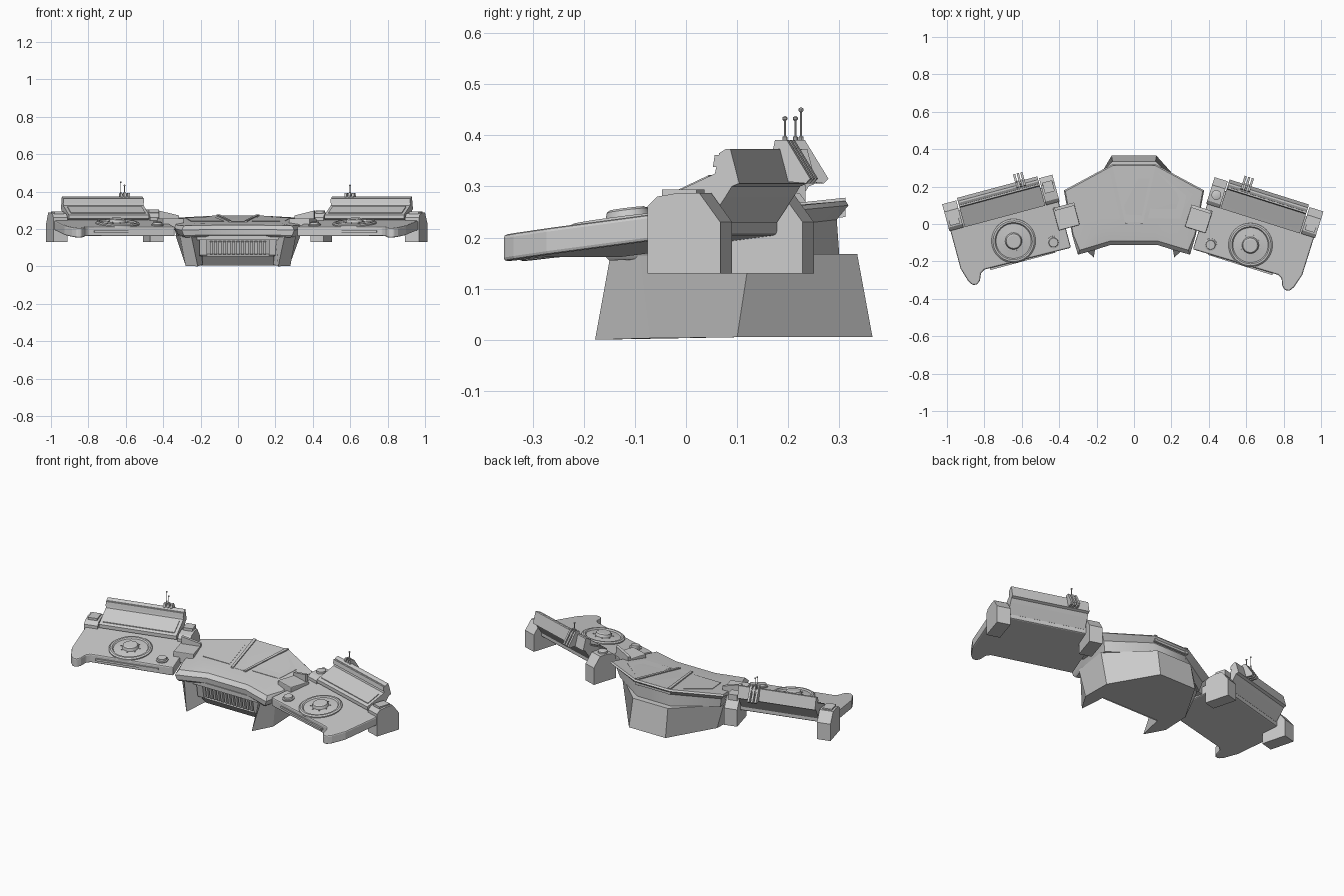
import bpy, bmesh, math
from mathutils import Matrix, Vector

if "Cube" in bpy.data.objects:
    bpy.data.objects.remove(bpy.data.objects["Cube"])

I4 = Matrix.Identity(4)
TILT = 0.127                       # slope of the wing plates


def finish(name, bm, M=I4, bevel=0, smooth=None):
    bmesh.ops.transform(bm, matrix=M, verts=bm.verts)
    bmesh.ops.remove_doubles(bm, verts=bm.verts, dist=1e-5)
    bmesh.ops.recalc_face_normals(bm, faces=bm.faces)
    me = bpy.data.meshes.new(name)
    bm.to_mesh(me)
    bm.free()
    ob = bpy.data.objects.new(name, me)
    bpy.context.collection.objects.link(ob)
    if bevel:
        mod = ob.modifiers.new("bevel", 'BEVEL')
        mod.width, mod.segments, mod.limit_method = bevel, 2, 'ANGLE'
    if smooth:
        bpy.ops.object.select_all(action='DESELECT')
        bpy.context.view_layer.objects.active = ob
        ob.select_set(True)
        bpy.ops.object.shade_smooth_by_angle(angle=math.radians(smooth))
    return ob


def loft(name, rings, M=I4, caps=True, **kw):
    bm = bmesh.new()
    vs = [[bm.verts.new(p) for p in r] for r in rings]
    n = len(rings[0])
    for a, b in zip(vs, vs[1:]):
        for i in range(n):
            j = (i + 1) % n
            bm.faces.new((a[i], a[j], b[j], b[i]))
    if caps:
        bm.faces.new(vs[0])
        bm.faces.new(vs[-1])
    return finish(name, bm, M, **kw)


def across(name, prof, u0, u1, M=I4, **kw):
    """Extrude a (v, z) profile along the local x axis."""
    return loft(name, [[(u, v, z) for v, z in prof] for u in (u0, u1)], M, **kw)


def box(name, x0, x1, y0, y1, z0, z1, M=I4, **kw):
    return across(name, [(y0, z0), (y1, z0), (y1, z1), (y0, z1)], x0, x1, M, **kw)


def lathe(name, prof, M, n=32):
    rings = [[(max(r, 1e-3) * math.cos(2 * math.pi * i / n),
               max(r, 1e-3) * math.sin(2 * math.pi * i / n), z) for i in range(n)] for r, z in prof]
    return loft(name, rings, M, smooth=30)


def mirrored(half):
    return half + [(-p[0],) + tuple(p[1:]) for p in reversed(half)]


# --- Central lower hull with two pointed front fins and a recess between them
loft("lower_hull", [
    mirrored([(.12, .365, .005), (.275, .10, .005), (.28, -.07, .003), (.215, -.178, 0), (.19, -.03, .01)]),
    mirrored([(.115, .335, .168), (.335, .125, .168), (.31, -.09, .165), (.25, -.148, .165), (.2, -.08, .165)])])
across("grille_sill", [(-.03, .005), (-.075, .055), (-.065, .065), (-.02, .065)], -.19, .19)
box("grille_header", -.22, .22, -.11, -.03, .14, .165)
for i in range(13):
    x = (i - 6) * .024
    across(f"grille_slat_{i}", [(-.03, .055), (-.08, .065), (-.092, .13), (-.03, .145)], x - .007, x + .007)
for s in (-1, 1):
    across("grille_cheek", [(-.03, .05), (-.085, .06), (-.1, .145), (-.03, .145)], s * .165, s * .205)

# --- Central upper deck: flared rim, rounded concave front lip
deck = [
    [(.11, .30, .165), (.33, .15, .165), (.31, -.06, .16), (.28, -.15, .155), (.2, -.12, .157), (.13, -.095, .16)],
    [(.11, .295, .235), (.345, .16, .22), (.32, -.06, .17), (.29, -.16, .165), (.2, -.132, .167), (.13, -.11, .168)],
    [(.118, .318, .263), (.375, .18, .25), (.33, -.06, .2), (.30, -.164, .193), (.2, -.136, .196), (.13, -.113, .198)],
    [(.115, .312, .272), (.367, .175, .258), (.325, -.055, .22), (.29, -.14, .217), (.2, -.113, .219), (.13, -.092, .22)],
    [(.11, .29, .268), (.29, .15, .258), (.27, 0, .236), (.23, -.06, .23), (.17, -.04, .231), (.1, -.03, .232)]]
loft("upper_deck", [mirrored(r) for r in deck], smooth=35)

# Raised tapered centre panel with side rails
loft("centre_panel", [
    [(-.1, .31, .24), (.1, .31, .24), (.035, .01, .22), (-.035, .01, .22)],
    [(-.1, .31, .272), (.1, .31, .272), (.035, .01, .239), (-.035, .01, .239)]])
for s in (-1, 1):
    loft("centre_rail", [
        [(s * .098, .312, z0), (s * .116, .312, z0), (s * .048, .004, z1), (s * .034, .004, z1)]
        for z0, z1 in ((.24, .22), (.278, .245))])
    loft("deck_side_panel", [
        [(s * .13, .275, .25 + d), (s * .28, .15, .243 + d), (s * .25, .03, .226 + d), (s * .075, .03, .226 + d)]
        for d in (0, .017)])

# --- Wings: built in local (outward, back, up) coordinates, one per side
slab_plan = [(-.287, -.115), (.19, -.108), (.213, -.122), (.228, -.158), (.248, -.175), (.272, -.172),
             (.29, -.145), (.312, -.07), (.312, .235), (-.287, .235)]
leg_prof = [(.139, .13), (.139, .262), (.158, .28), (.2, .287), (.245, .287), (.288, .23), (.288, .13)]
monitor_prof = [(.138, .255), (.138, .275), (.25, .325), (.252, .333), (.259, .365), (.272, .373), (.282, .373),
                (.3, .306), (.285, .3), (.272, .28), (.236, .228)]


def top(v):
    return .205 + TILT * (v + .175)


def on_plate(M, u, v):
    return M @ Matrix.Translation((u, v, top(v))) @ Matrix.Rotation(math.atan(TILT), 4, 'X')


for s, ang, org in ((1, 17.5, (.623, -.112, 0)), (-1, 15, (-.644, -.09, 0))):
    side = "right" if s > 0 else "left"
    M = Matrix.Translation(org) @ Matrix.Rotation(math.radians(-s * ang), 4, 'Z') @ Matrix.Diagonal((s, 1, 1, 1))
    loft(f"{side}_wing_plate", [[(u, v, top(v) - d) for u, v in slab_plan] for d in (.052, 0)], M, bevel=.007)
    box(f"{side}_front_slot", -.2, .16, -.119, -.1, .181, .193, M)

    # Turntable disc with hub and small studs, and a small knob
    D = on_plate(M, 0, 0)
    lathe(f"{side}_disc", [(.118, -.005), (.118, .006), (.11, .012), (.1, .012), (.094, .005), (.062, .008),
                           (.045, .01), (.04, .026), (.034, .03), (0, .03)], D, 40)
    for k in range(8):
        a = k * math.pi / 4
        lathe(f"{side}_disc_stud", [(.004, .005), (.004, .013), (0, .014)],
              D @ Matrix.Translation((.053 * math.cos(a), .053 * math.sin(a), 0)), 6)
    lathe(f"{side}_knob", [(.033, -.005), (.033, .006), (.026, .008), (.024, .018), (0, .018)],
          on_plate(M, -.204, -.062), 20)

    # Legs at the back corners
    across(f"{side}_outer_leg", leg_prof, .24, .318, M)
    across(f"{side}_inner_leg", leg_prof, -.292, -.218, M)
    box(f"{side}_outer_leg_cap", .252, .306, .165, .235, .28, .294, M)
    if s > 0:
        lathe("right_leg_button", [(.026, .28), (.026, .297), (.018, .3), (0, .3)],
              M @ Matrix.Translation((-.255, .2, 0)), 16)
    else:
        box("left_leg_cap", -.282, -.228, .2, .26, .27, .303, M)

    # Raised monitor bank with framed sloping face
    across(f"{side}_monitor", monitor_prof, -.212, .233, M)
    across(f"{side}_monitor_face", [(.155, .275), (.155, .287), (.232, .322), (.232, .305)], -.195, .216, M)
    across(f"{side}_monitor_brow", [(.246, .338), (.25, .362), (.27, .362), (.27, .338)], -.212, .233, M)

    # Antenna bracket fins and ball-tipped rods
    for k in range(3):
        u = -.115 + (k - 1) * .02
        across(f"{side}_antenna_fin", [(.268, .373), (.272, .391), (.296, .391), (.344, .315), (.335, .306), (.29, .31)],
               u - .006, u + .006, M)
    box(f"{side}_antenna_core", -.135, -.095, .275, .305, .315, .375, M)
    rods = [(-.115, .284, .433)] if s > 0 else [(-.115, .284, .433), (-.098, .3, .45)]
    for u, v, z in rods:
        R = M @ Matrix.Translation((u, v, 0))
        lathe(f"{side}_antenna_rod", [(.005, .38), (.005, .397), (.002, .399), (.002, z - .005), (.005, z - .002),
                                      (.005, z + .002), (0, z + .005)], R, 8)

    # Joint block between wing and deck, with a small wedge on its back edge
    J = Matrix.Translation((.346, .027, 0) if s > 0 else (-.362, .04, 0)) @ \
        Matrix.Rotation(math.radians(-s * ang), 4, 'Z') @ Matrix.Diagonal((s, 1, 1, 1))
    box(f"{side}_joint", -.058, .058, -.062, .062, .195, .256, J, bevel=.004)
    loft(f"{side}_joint_wedge", [[(-.06, y, .25), (.05, y, .25), (.05, y, .298), (-.06, y, .272)]
                                 for y in (.045, .062)], J)
